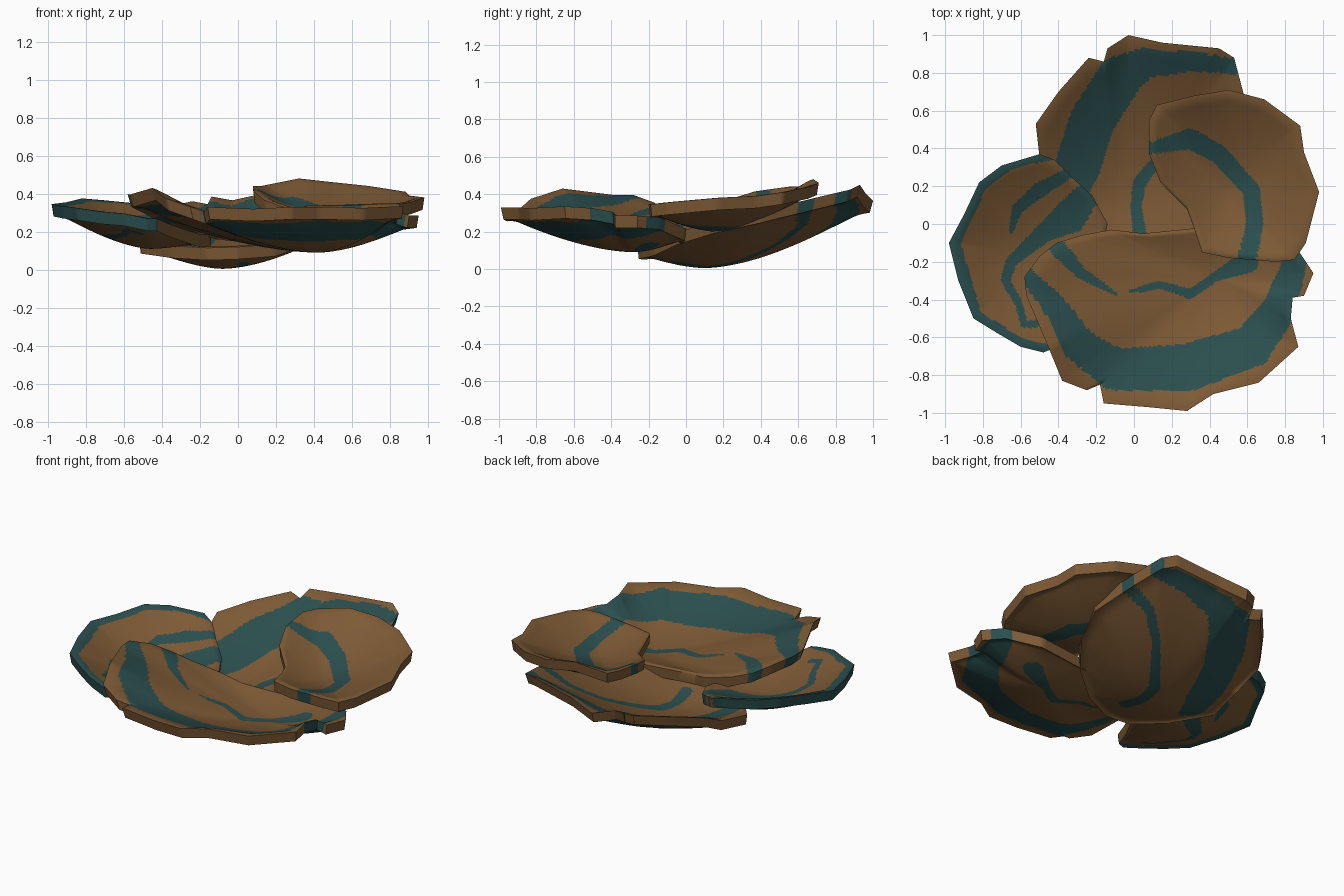
import bpy, bmesh
from mathutils import Vector


def material(name, rgb):
    m = bpy.data.materials.new(name)
    m.diffuse_color = (*rgb, 1)
    return m


BROWN = material("brown", (0.205, 0.102, 0.036))
TEAL = material("dark_teal", (0.024, 0.076, 0.076))
RINGS = 60      # rings from the centre to the rim
SUB = 10        # samples on each rim edge


def in_stripe(p, stripes):
    """True when p lies within a stripe: a path of (x, y, half width)."""
    for path in stripes:
        for a, b in zip(path, path[1:]):
            pa, pb = Vector(a[:2]), Vector(b[:2])
            d = pb - pa
            t = max(0, min(1, (p - pa).dot(d) / d.length_squared))
            if (p - pa - d * t).length < a[2] + (b[2] - a[2]) * t:
                return True
    return False


def cap(name, centre, rim, stripes, power=1.6, thick=0.06):
    """Bowl-shaped fungus cap with a rolled rim; rim holds (x, y, top z)."""
    c = Vector(centre)
    edge = []
    for a, b in zip(rim, rim[1:] + rim[:1]):
        a, b = Vector(a), Vector(b)
        edge += [a.lerp(b, i / SUB) for i in range(SUB)]
    n = len(edge)
    # softened rim that shapes the inside of the bowl
    soft = [sum((edge[(i + k) % n] for k in range(-SUB, SUB + 1)), Vector()) / (2 * SUB + 1)
            for i in range(n)]
    bm = bmesh.new()

    def sheet(drop, lip, inset):
        rows = []
        for k in range(1, RINGS + 1):
            t = k / RINGS
            roll = max(0, (t - 0.9) / 0.1) ** 2
            row = []
            for s, e in zip(soft, edge):
                e = s.lerp(e, t ** 4)
                p = c.lerp(e, t * inset)
                p.z = c.z + (e.z - c.z) * t ** power - drop + lip * roll
                row.append(bm.verts.new(p))
            rows.append(row)
        return bm.verts.new(c - Vector((0, 0, drop))), rows

    top_mid, top = sheet(0, -0.015, 1)
    low_mid, low = sheet(thick, -0.02, 0.98)
    for i in range(n):
        j = (i + 1) % n
        bm.faces.new((top_mid, top[0][i], top[0][j]))
        bm.faces.new((low_mid, low[0][j], low[0][i]))
        for k in range(RINGS - 1):
            bm.faces.new((top[k][i], top[k + 1][i], top[k + 1][j], top[k][j]))
            bm.faces.new((low[k][j], low[k + 1][j], low[k + 1][i], low[k][i]))
        bm.faces.new((top[-1][i], low[-1][i], low[-1][j], top[-1][j]))
    bmesh.ops.recalc_face_normals(bm, faces=bm.faces)
    for f in bm.faces:
        f.material_index = int(in_stripe(f.calc_center_median().xy, stripes))
    me = bpy.data.meshes.new(name)
    bm.to_mesh(me)
    bm.free()
    me.materials.append(BROWN)
    me.materials.append(TEAL)
    ob = bpy.data.objects.new(name, me)
    bpy.context.collection.objects.link(ob)
    bpy.ops.object.select_all(action='DESELECT')
    ob.select_set(True)
    bpy.context.view_layer.objects.active = ob
    bpy.ops.object.shade_smooth_by_angle(angle=0.8)


# upper right cap
cap("right_cap", (0.5, 0.16, 0.26),
    [(0.08, 0.55, 0.455), (0.12, 0.63, 0.455), (0.32, 0.68, 0.495), (0.5, 0.71, 0.475),
     (0.69, 0.66, 0.455), (0.88, 0.52, 0.425), (0.9, 0.38, 0.405), (0.98, 0.17, 0.395),
     (0.91, -0.1, 0.37), (0.85, -0.19, 0.36), (0.75, -0.2, 0.36), (0.5, -0.18, 0.35),
     (0.36, -0.15, 0.35), (0.31, 0.0, 0.33), (0.28, 0.08, 0.33), (0.14, 0.22, 0.38),
     (0.08, 0.37, 0.43)],
    [[(0.08, 0.4, 0.03), (0.3, 0.45, 0.055), (0.45, 0.37, 0.05), (0.62, 0.18, 0.045),
      (0.64, 0.0, 0.045), (0.59, -0.22, 0.05)]])

# front cap
cap("front_cap", (0.42, -0.28, 0.15),
    [(-0.58, -0.28, 0.41), (-0.5, -0.17, 0.37), (-0.41, -0.1, 0.32), (-0.28, -0.06, 0.275),
     (-0.12, -0.03, 0.24), (0.05, -0.05, 0.22), (0.35, -0.02, 0.21), (0.7, 0.0, 0.23),
     (0.87, -0.14, 0.29), (0.95, -0.26, 0.30), (0.9, -0.38, 0.30), (0.84, -0.39, 0.32),
     (0.83, -0.5, 0.34), (0.87, -0.65, 0.35), (0.66, -0.84, 0.34), (0.42, -0.9, 0.345),
     (0.28, -0.99, 0.345), (0.08, -0.97, 0.335), (-0.16, -0.95, 0.345), (-0.18, -0.85, 0.32),
     (-0.25, -0.88, 0.345), (-0.38, -0.83, 0.39), (-0.45, -0.66, 0.445), (-0.57, -0.38, 0.41)],
    [[(-0.57, -0.27, 0.04), (-0.43, -0.42, 0.06), (-0.28, -0.65, 0.09), (-0.1, -0.77, 0.11),
      (0.28, -0.76, 0.125), (0.62, -0.65, 0.11), (0.77, -0.45, 0.09), (0.87, -0.15, 0.06)],
     [(-0.4, -0.13, 0.045), (-0.28, -0.26, 0.03), (-0.1, -0.37, 0.01)],
     [(-0.02, -0.36, 0.01), (0.13, -0.32, 0.02), (0.3, -0.37, 0.025), (0.43, -0.28, 0.025),
      (0.6, -0.2, 0.06)]], power=1.7)

# back cap, the lowest one, reaching under the others
cap("back_cap", (-0.08, 0.1, 0.065),
    [(-0.5, 0.35, 0.21), (-0.52, 0.53, 0.30), (-0.4, 0.7, 0.34), (-0.24, 0.88, 0.375),
     (-0.16, 0.86, 0.36), (-0.14, 0.93, 0.40), (-0.03, 1.0, 0.38), (0.15, 0.96, 0.42),
     (0.45, 0.93, 0.465), (0.53, 0.88, 0.44), (0.58, 0.69, 0.395), (0.64, 0.4, 0.325),
     (0.54, 0.15, 0.27), (0.38, -0.05, 0.21), (0.2, -0.18, 0.15), (0.0, -0.26, 0.135),
     (-0.16, -0.24, 0.13), (-0.34, -0.1, 0.14), (-0.52, 0.12, 0.165)],
    [[(-0.36, 0.1, 0.08), (-0.3, 0.3, 0.12), (-0.22, 0.55, 0.12), (-0.08, 0.77, 0.12),
      (0.05, 0.85, 0.08), (0.3, 0.86, 0.05), (0.58, 0.83, 0.04)],
     [(0.03, -0.05, 0.035), (0.01, 0.1, 0.03), (0.03, 0.22, 0.035), (0.1, 0.31, 0.03),
      (0.25, 0.5, 0.025), (0.4, 0.62, 0.03), (0.62, 0.64, 0.04)]], power=1.7)

# left cap with a teal rim
cap("left_cap", (-0.46, -0.15, 0.17),
    [(-0.98, -0.1, 0.36), (-0.9, 0.05, 0.37), (-0.82, 0.22, 0.39), (-0.7, 0.31, 0.38),
     (-0.5, 0.37, 0.36), (-0.42, 0.34, 0.33), (-0.33, 0.25, 0.28), (-0.22, 0.15, 0.23),
     (-0.14, 0.0, 0.20), (-0.2, -0.25, 0.20), (-0.35, -0.5, 0.25), (-0.43, -0.66, 0.285),
     (-0.48, -0.68, 0.285), (-0.6, -0.65, 0.31), (-0.72, -0.58, 0.32), (-0.85, -0.5, 0.34),
     (-0.93, -0.3, 0.35)],
    [[(-0.43, 0.37, 0.03), (-0.65, 0.34, 0.045), (-0.83, 0.22, 0.055), (-0.98, -0.1, 0.06),
      (-0.86, -0.5, 0.055), (-0.6, -0.66, 0.05), (-0.43, -0.68, 0.04)],
     [(-0.36, 0.26, 0.03), (-0.5, 0.18, 0.04), (-0.62, 0.08, 0.03), (-0.65, -0.04, 0.01)],
     [(-0.26, 0.14, 0.07), (-0.34, 0.04, 0.09), (-0.48, -0.05, 0.05), (-0.65, -0.2, 0.03),
      (-0.68, -0.3, 0.025), (-0.61, -0.42, 0.02), (-0.58, -0.53, 0.02), (-0.52, -0.53, 0.02)]])
